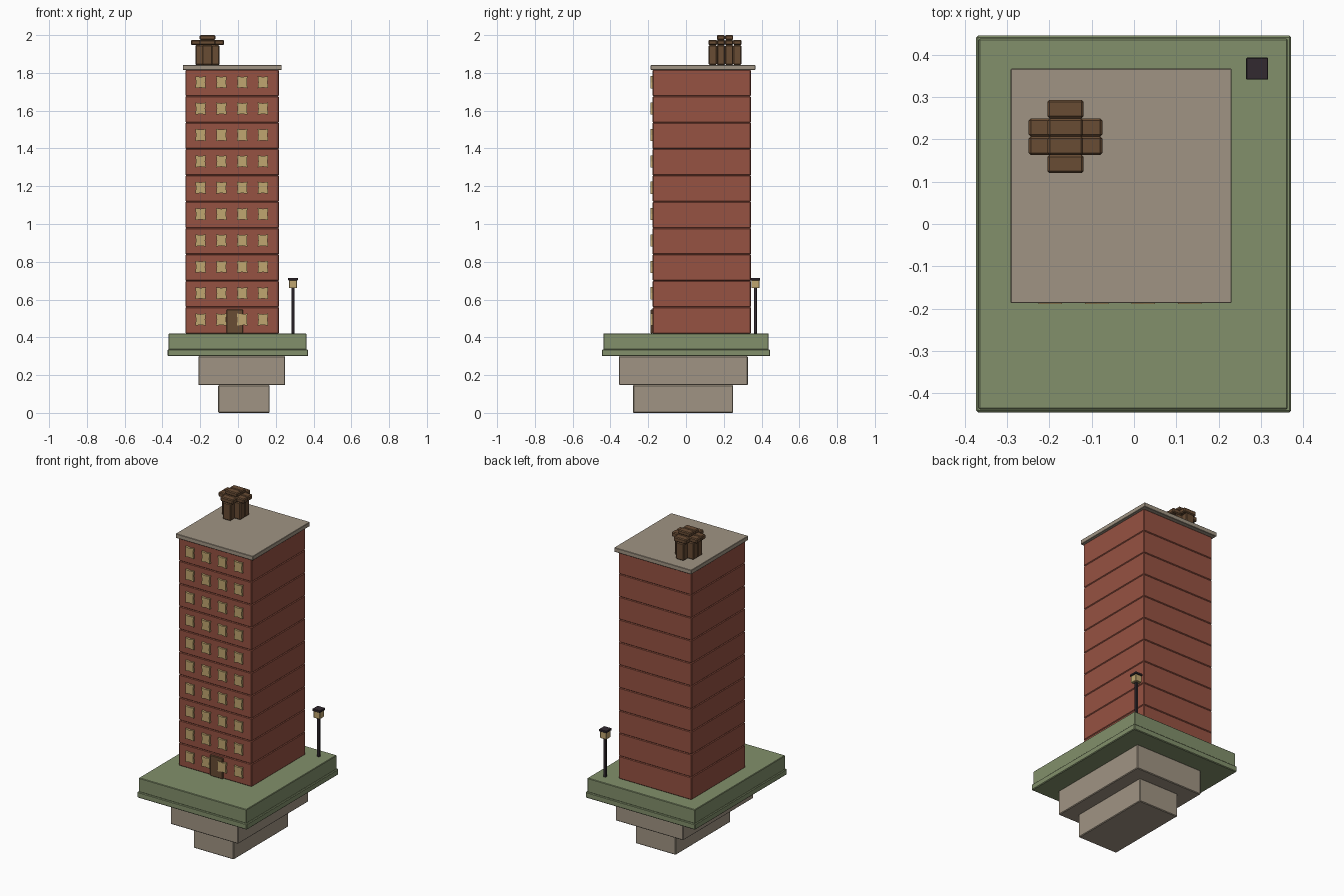
import bpy
import bmesh

cube = bpy.data.objects.get("Cube")
if cube:
    bpy.data.objects.remove(cube, do_unlink=True)


def material(name, r, g, b):
    """Flat colour given as 8-bit sRGB, stored as linear."""
    lin = [((c / 255 + 0.055) / 1.055) ** 2.4 for c in (r, g, b)] + [1.0]
    mat = bpy.data.materials.new(name)
    mat.use_nodes = True
    mat.diffuse_color = lin
    mat.node_tree.nodes["Principled BSDF"].inputs["Base Color"].default_value = lin
    return mat


BRICK = material("red brick", 150, 82, 66)
STONE = material("grey stone", 160, 148, 131)
GRASS = material("grass green", 130, 144, 107)
GLASS = material("lit window", 192, 166, 112)
WOOD = material("dark brown", 104, 76, 52)
IRON = material("dark iron", 50, 42, 48)


def finish(name, bm, mat, bevel=0.0):
    bmesh.ops.recalc_face_normals(bm, faces=bm.faces)
    mesh = bpy.data.meshes.new(name)
    bm.to_mesh(mesh)
    bm.free()
    mesh.materials.append(mat)
    obj = bpy.data.objects.new(name, mesh)
    bpy.context.collection.objects.link(obj)
    if bevel:
        mod = obj.modifiers.new("Bevel", 'BEVEL')
        mod.width = bevel
        mod.segments = 1
    return obj


def box(name, x, y, z, mat, bevel=0.0):
    """Box from (low, high) ranges on each axis."""
    bm = bmesh.new()
    bmesh.ops.create_cube(bm, size=1)
    for v in bm.verts:
        for i, (low, high) in enumerate((x, y, z)):
            v.co[i] = low if v.co[i] < 0 else high
    return finish(name, bm, mat, bevel)


def window(name, x, z):
    """Thin pane with slightly pinched sides."""
    w, h, pinch = 0.028, 0.032, 0.87
    outline = [(-w, -h), (0, -h * pinch), (w, -h), (w * pinch, 0),
               (w, h), (0, h * pinch), (-w, h), (-w * pinch, 0)]
    bm = bmesh.new()
    face = bm.faces.new([bm.verts.new((x + a, -0.189, z + b)) for a, b in outline])
    side = bmesh.ops.extrude_face_region(bm, geom=[face])["geom"]
    for v in side:
        if isinstance(v, bmesh.types.BMVert):
            v.co.y = -0.175
    if not face.is_valid or len(bm.faces) < 10:
        bm.faces.new([v for v in bm.verts if v.co.y < -0.18])
    return finish(name, bm, GLASS)


# Stepped footing and lawn
box("lower_footing", (-0.105, 0.167), (-0.28, 0.25), (0, 0.147), STONE, 0.004)
box("upper_footing", (-0.21, 0.25), (-0.355, 0.327), (0.147, 0.30), STONE, 0.004)
box("lawn_rim", (-0.373, 0.371), (-0.445, 0.445), (0.30, 0.336), GRASS, 0.004)
box("lawn", (-0.367, 0.363), (-0.438, 0.438), (0.334, 0.42), GRASS, 0.003)

# Storeys, each with a row of windows
PITCH = 0.1396
for i in range(10):
    z = 0.42 + i * PITCH
    box(f"storey_{i + 1}", (-0.278, 0.217), (-0.177, 0.344),
        (z, z + PITCH), BRICK, 0.004)
    for j in range(4):
        window(f"window_{i + 1}_{j + 1}", -0.198 + j * 0.11, z + 0.074)

# Door and roof
box("door", (-0.06, 0.027), (-0.187, -0.175), (0.42, 0.547), WOOD, 0.003)
box("roof", (-0.292, 0.231), (-0.187, 0.367), (1.816, 1.842), STONE, 0.002)

# Chimney built from four rows, the middle two wider and taller
CHIMNEY_X = -0.162
for i in range(4):
    y = (0.12 + i * 0.0433, 0.12 + (i + 1) * 0.0433)
    inner = i in (1, 2)
    stack, cap = (0.064, 0.087) if inner else (0.027, 0.043)
    tiers = [("stack", stack, 1.842, 1.947), ("cap", cap, 1.947, 1.975)]
    if inner:
        tiers.append(("top", 0.042, 1.975, 2.0))
    for part, half, low, high in tiers:
        box(f"chimney_{part}_{i + 1}", (CHIMNEY_X - half, CHIMNEY_X + half),
            y, (low, high), WOOD, 0.005)

# Street lamp
for part, half, low, high, mat in (("pole", 0.008, 0.42, 0.662, IRON),
                                   ("lantern", 0.021, 0.66, 0.703, GLASS),
                                   ("cap", 0.026, 0.702, 0.715, IRON)):
    box(f"lamp_{part}", (0.291 - half, 0.291 + half),
        (0.367 - half, 0.367 + half), (low, high), mat, 0.002)
